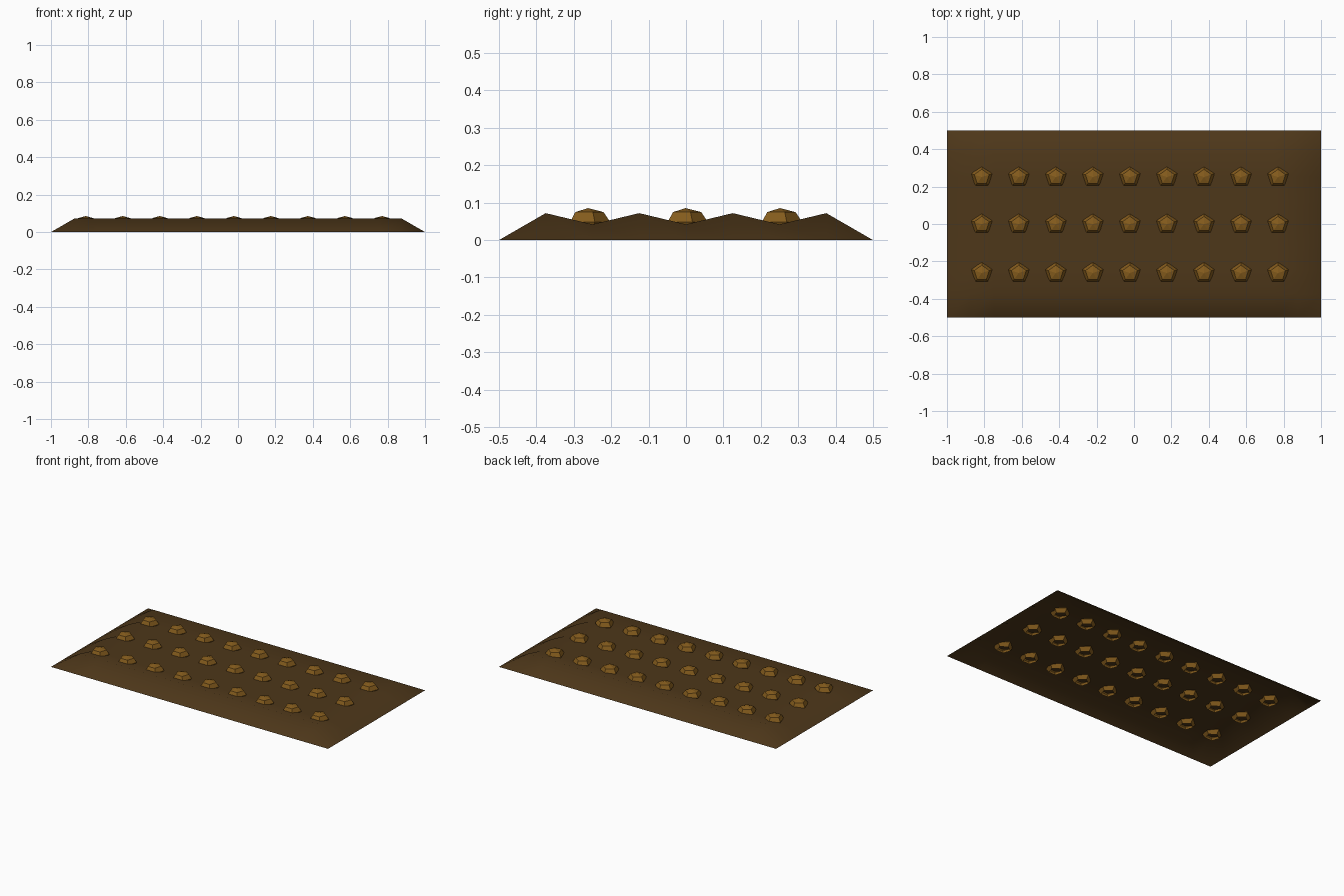
import bpy, bmesh
from math import sin, cos, pi

if "Cube" in bpy.data.objects:
    bpy.data.objects.remove(bpy.data.objects["Cube"])


def material(name, rgb):
    m = bpy.data.materials.new(name)
    m.diffuse_color = (*rgb, 1)
    m.use_nodes = True
    m.node_tree.nodes["Principled BSDF"].inputs["Base Color"].default_value = m.diffuse_color
    return m


def add_object(name, bm, mat, smooth):
    bmesh.ops.recalc_face_normals(bm, faces=bm.faces[:])
    # open shells: make sure the upper side is the outer side
    if max(bm.faces, key=lambda f: f.calc_center_median().z).normal.z < 0:
        bmesh.ops.reverse_faces(bm, faces=bm.faces[:])
    me = bpy.data.meshes.new(name)
    bm.to_mesh(me)
    bm.free()
    me.materials.append(mat)
    me.polygons.foreach_set("use_smooth", [smooth] * len(me.polygons))
    ob = bpy.data.objects.new(name, me)
    bpy.context.collection.objects.link(ob)
    return ob


soil_mat = material("soil", (0.075, 0.038, 0.010))
seed_mat = material("seed", (0.23, 0.105, 0.012))

# Soil: open sheet with four ridges and three furrows, sloping to the ground all round
RIDGE, FURROW = 0.072, 0.042
bm = bmesh.new()
xs = [-1 + 0.125 * i for i in range(17)]
ys = [-0.5 + 0.125 * j for j in range(9)]
grid = []
for i, x in enumerate(xs):
    row = []
    for j, y in enumerate(ys):
        border = i in (0, 16) or j in (0, 8)
        z = 0 if border else (RIDGE if j % 2 else FURROW)
        row.append(bm.verts.new((x, y, z)))
    grid.append(row)
for i in range(16):
    for j in range(8):
        bm.faces.new((grid[i][j], grid[i + 1][j], grid[i + 1][j + 1], grid[i][j + 1]))
add_object("soil_bed", bm, soil_mat, True)

# Seed: five-sided faceted ball with an open underside
R, H, CENTRE_Z = 0.059, 0.0365, 0.049
bm = bmesh.new()
rings = []
for lat in (pi / 4, 0, -pi / 4):
    rings.append([bm.verts.new((R * cos(lat) * cos(pi / 2 + k * 2 * pi / 5),
                                R * cos(lat) * sin(pi / 2 + k * 2 * pi / 5),
                                H * sin(lat))) for k in range(5)])
top = bm.verts.new((0, 0, H))
for k in range(5):
    n = (k + 1) % 5
    bm.faces.new((top, rings[0][k], rings[0][n]))
    for a, b in zip(rings, rings[1:]):
        bm.faces.new((a[k], b[k], b[n], a[n]))
seed = add_object("seed", bm, seed_mat, False)

# Rows of seeds, one row in each furrow
first = True
for y in (-0.262, -0.001, 0.251):
    for i in range(9):
        ob = seed if first else seed.copy()
        if not first:
            bpy.context.collection.objects.link(ob)
        first = False
        ob.location = (-0.814 + 0.198 * i, y, CENTRE_Z)
